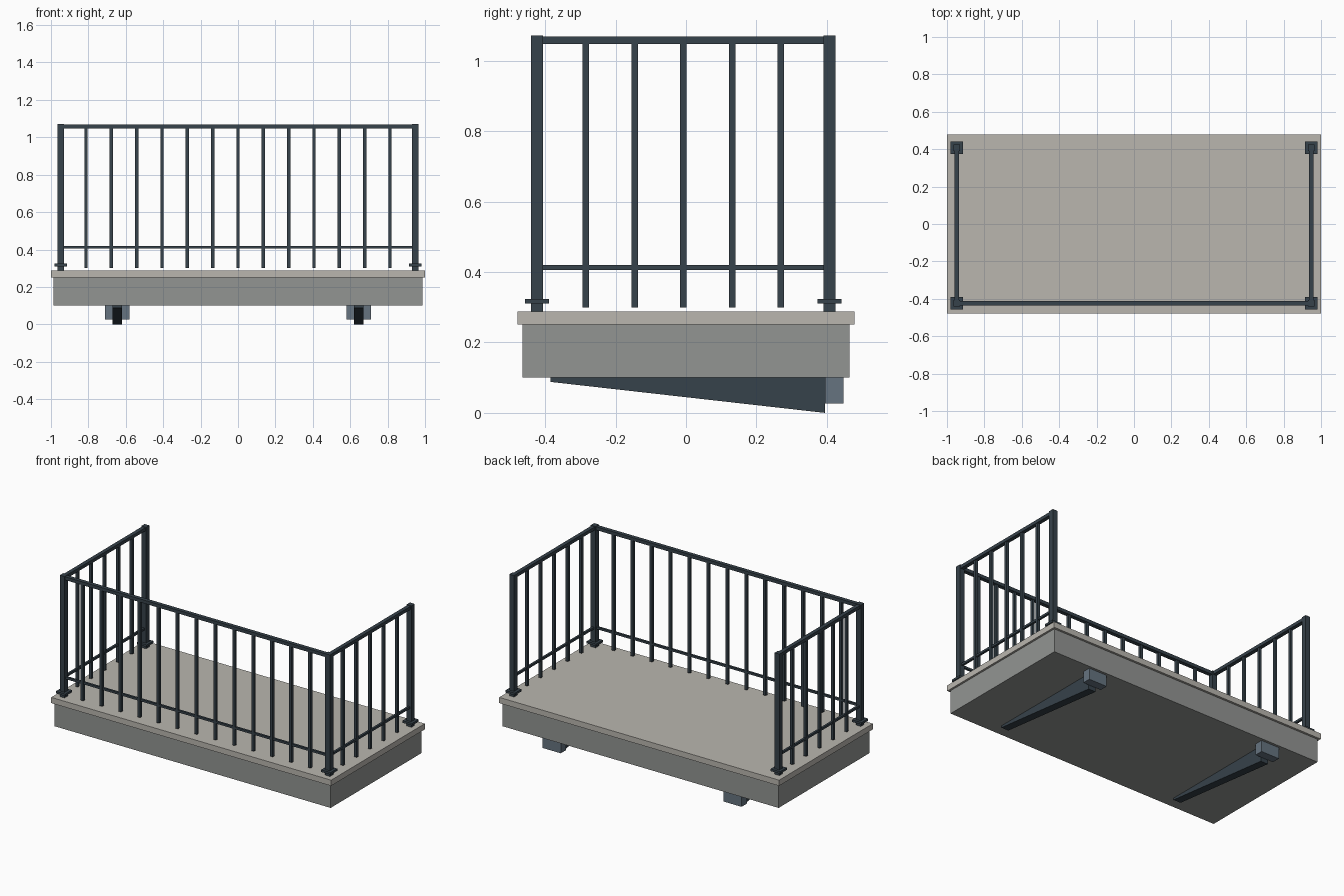
import bpy
import bmesh

cube = bpy.data.objects.get("Cube")
if cube:
    bpy.data.objects.remove(cube, do_unlink=True)


def material(name, rgb):
    m = bpy.data.materials.new(name)
    m.use_nodes = True
    m.diffuse_color = (*rgb, 1)
    m.node_tree.nodes["Principled BSDF"].inputs["Base Color"].default_value = (*rgb, 1)
    return m


STONE = material("warm_stone", (0.49, 0.47, 0.43))
CONCRETE = material("grey_concrete", (0.29, 0.30, 0.29))
IRON = material("dark_iron", (0.037, 0.054, 0.069))
STEEL = material("blue_steel", (0.133, 0.174, 0.216))


def prism(name, profile, x0, x1, mat):
    """Extrude a (y, z) profile along x."""
    bm = bmesh.new()
    face = bm.faces.new([bm.verts.new((x0, y, z)) for y, z in profile])
    ext = bmesh.ops.extrude_face_region(bm, geom=[face])
    moved = [v for v in ext["geom"] if isinstance(v, bmesh.types.BMVert)]
    bmesh.ops.translate(bm, vec=(x1 - x0, 0, 0), verts=moved)
    bmesh.ops.recalc_face_normals(bm, faces=bm.faces)
    mesh = bpy.data.meshes.new(name)
    bm.to_mesh(mesh)
    bm.free()
    mesh.materials.append(mat)
    obj = bpy.data.objects.new(name, mesh)
    bpy.context.collection.objects.link(obj)
    return obj


def box(name, x, y, z, mat):
    """Box from (min, max) ranges."""
    return prism(name, [(y[0], z[0]), (y[1], z[0]), (y[1], z[1]), (y[0], z[1])], *x, mat)


def span(centre, width):
    return (centre - width / 2, centre + width / 2)


# Floor: concrete slab with an overhanging stone top
SLAB_Z, TILE_Z, FLOOR = 0.10, 0.251, 0.288
box("slab", span(0, 1.974), span(0, 0.928), (SLAB_Z, TILE_Z), CONCRETE)
box("floor_top", span(0, 2), span(0, 0.956), (TILE_Z, FLOOR), STONE)

# Railing layout
POST_X, FRONT_Y, BACK_Y = 0.948, -0.423, 0.408
RAILS = {"top_rail": ((1.048, 1.069), 0.025), "bottom_rail": ((0.406, 0.42), 0.014)}
BAR, BAR_Z = 0.018, (0.30, 1.05)


def baluster(name, x, y):
    box(name, span(x, BAR), span(y, BAR), BAR_Z, IRON)


for side, s in (("left", 1), ("right", -1)):
    x = s * POST_X
    # Corner posts and their base plates
    for end, y in (("front", FRONT_Y), ("back", BACK_Y)):
        box(f"{side}_{end}_post", span(x, 0.034), span(y, 0.034), (FLOOR, 1.072), IRON)
        box(f"{side}_{end}_base_plate", span(x, 0.068), span(y, 0.068), (0.31, 0.324), IRON)
    # Side rails and balusters
    for rail, (z, w) in RAILS.items():
        box(f"{side}_{rail}", span(x, w), (FRONT_Y, BACK_Y), z, IRON)
    for i in range(1, 6):
        baluster(f"{side}_baluster_{i}", x, FRONT_Y + (BACK_Y - FRONT_Y) * i / 6)
    # Tapered support bracket and its wall block
    bx = s * 0.646
    prism(f"{side}_bracket", [(-0.385, SLAB_Z), (-0.385, 0.088), (0.395, 0), (0.395, SLAB_Z)],
          *span(bx, 0.052), IRON)
    box(f"{side}_wall_block", span(bx, 0.13), (0.395, 0.448), (0.027, SLAB_Z), STEEL)

# Front rails and balusters
for rail, (z, w) in RAILS.items():
    box(f"front_{rail}", (-POST_X, POST_X), span(FRONT_Y, w), z, IRON)
for i in range(1, 14):
    baluster(f"front_baluster_{i}", -POST_X + 2 * POST_X * i / 14, FRONT_Y)
